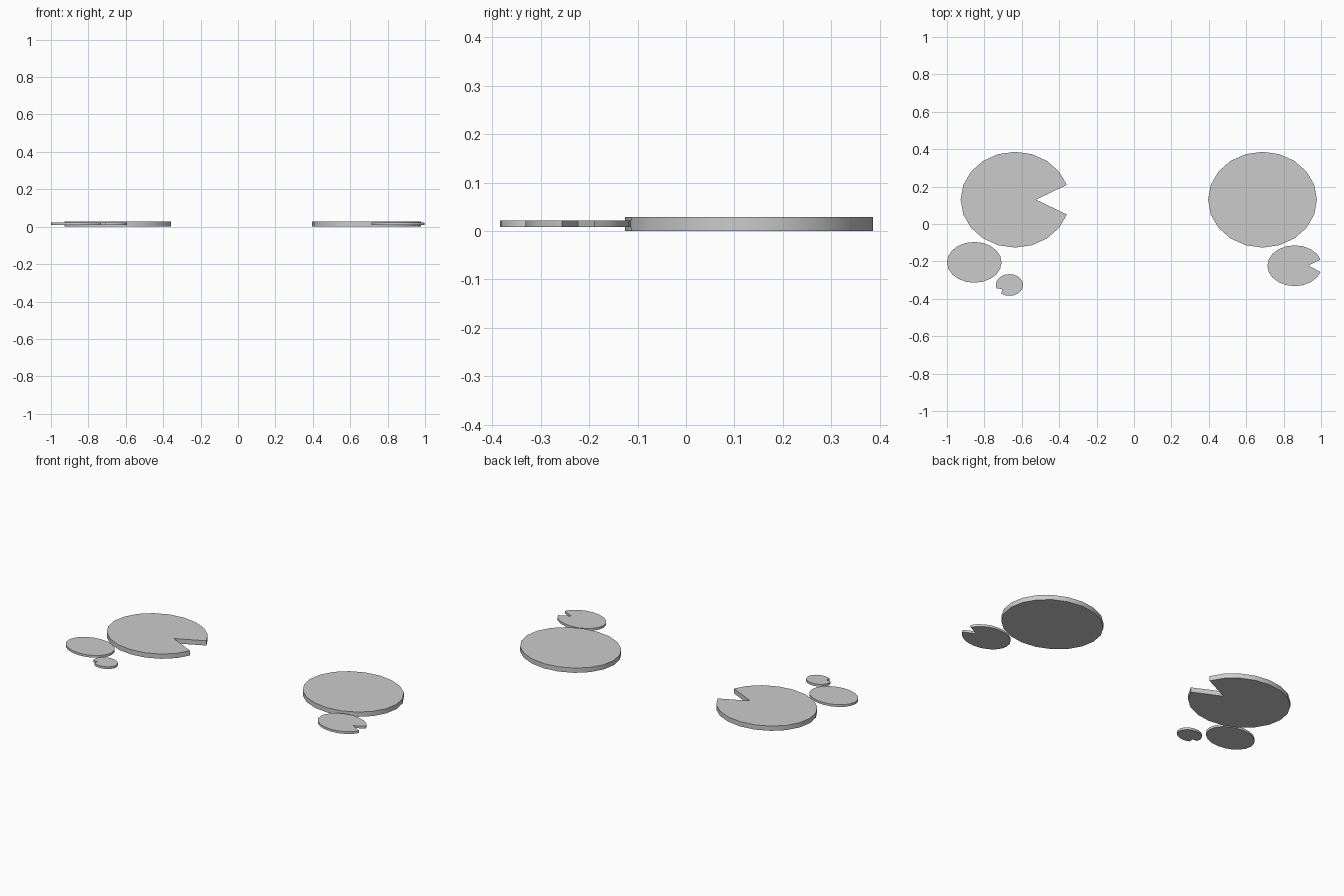
import bpy, bmesh, math

if "Cube" in bpy.data.objects:
    bpy.data.objects.remove(bpy.data.objects["Cube"])

SIDES = 20


def pad(name, center, radii, z0, z1, notch=None, depth=1.0):
    """Flat oval pad; one rim point may be pulled inward to cut a notch."""
    bm = bmesh.new()
    rim = []
    for i in range(SIDES):
        a = 2 * math.pi * i / SIDES
        k = depth if i == notch else 1.0
        rim.append(bm.verts.new((center[0] + k * radii[0] * math.cos(a),
                                 center[1] + k * radii[1] * math.sin(a), z0)))
    face = bm.faces.new(rim)
    ext = bmesh.ops.extrude_face_region(bm, geom=[face], use_keep_orig=True)
    for v in ext["geom"]:
        if isinstance(v, bmesh.types.BMVert):
            v.co.z = z1
    bmesh.ops.recalc_face_normals(bm, faces=bm.faces[:])
    me = bpy.data.meshes.new(name)
    bm.to_mesh(me)
    bm.free()
    ob = bpy.data.objects.new(name, me)
    bpy.context.collection.objects.link(ob)
    # smooth rim, crisp top and bottom edges
    bpy.ops.object.select_all(action='DESELECT')
    ob.select_set(True)
    bpy.context.view_layer.objects.active = ob
    bpy.ops.object.shade_smooth_by_angle(angle=math.radians(30))


# Large pads
BIG, Z_BIG = (0.291, 0.256), (0.0, 0.029)
pad("large_pad_left", (-0.636, 0.13), BIG, *Z_BIG, notch=0, depth=0.385)
pad("large_pad_right", (0.687, 0.13), BIG, *Z_BIG)

# Small pads
SMALL, Z_SMALL = (0.146, 0.109), (0.008, 0.022)
pad("small_pad_left", (-0.854, -0.205), SMALL, *Z_SMALL)
pad("small_pad_right", (0.859, -0.223), SMALL, *Z_SMALL, notch=0, depth=0.5)

# Tiny pad
pad("tiny_pad", (-0.666, -0.326), (0.073, 0.058), *Z_SMALL, notch=12, depth=0.66)
